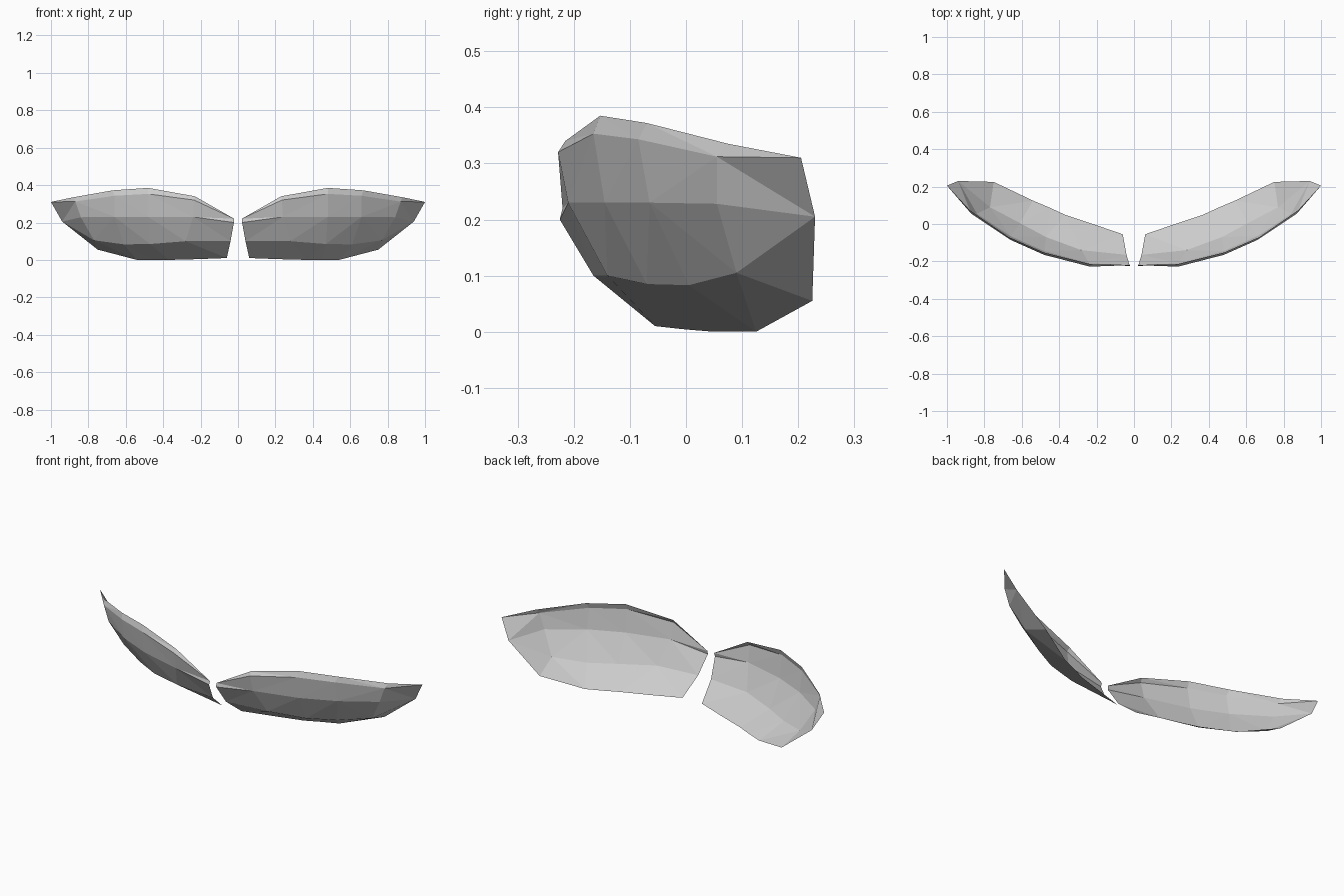
import bpy
import bmesh
from mathutils import Vector

cube = bpy.data.objects.get("Cube")
if cube:
    bpy.data.objects.remove(cube, do_unlink=True)


def make_material(name, colour):
    material = bpy.data.materials.new(name)
    material.use_nodes = True
    material.diffuse_color = colour
    shader = material.node_tree.nodes["Principled BSDF"]
    shader.inputs["Base Color"].default_value = colour
    return material


light_grey = make_material("light grey", (0.6, 0.6, 0.6, 1))

# Lengthwise profile lines of one shell, from the inner end to the outer tip
inner_corner = (.02, -.22, .22)
outer_tip = (1, .205, .31)
lower_tip = (.75, .225, .055)

rim = [inner_corner, (.23, -.215, .34), (.48, -.153, .385),
       (.67, -.07, .372), (.88, .075, .335), outer_tip]
crease = [inner_corner, (.235, -.228, .32), (.48, -.165, .353),
          (.66, -.085, .343), (.87, .055, .312), outer_tip]
middle = [(.022, -.225, .2), (.24, -.21, .23), (.48, -.145, .23),
          (.66, -.065, .23), (.84, .055, .228), (.94, .23, .205)]
lower = [(.04, -.165, .1), (.28, -.14, .1), (.47, -.07, .085),
         (.61, .005, .083), (.77, .09, .105), lower_tip]
bottom = [(.06, -.055, .01), (.22, 0, .004), (.37, .05, 0),
          (.45, .087, 0), (.54, .125, 0), lower_tip]
profile_lines = [rim, crease, middle, lower, bottom]


def build_shell(name, side):
    """Loft a thin faceted shell through the profile lines on one side."""
    bm = bmesh.new()
    grid = []
    for line in profile_lines:
        grid.append([bm.verts.new(Vector((side * x, y, z))) for x, y, z in line])

    # Bridge each pair of neighbouring lines with outward-facing quads
    for upper_line, lower_line in zip(grid, grid[1:]):
        for i in range(len(upper_line) - 1):
            corners = [upper_line[i], lower_line[i],
                       lower_line[i + 1], upper_line[i + 1]]
            if side < 0:
                corners.reverse()
            bm.faces.new(corners)

    # Close the pointed ends where lines meet
    bmesh.ops.remove_doubles(bm, verts=bm.verts, dist=0.0001)
    bmesh.ops.triangulate(bm, faces=bm.faces, quad_method="SHORT_EDGE")

    mesh = bpy.data.meshes.new(name)
    bm.to_mesh(mesh)
    bm.free()
    mesh.materials.append(light_grey)
    shell = bpy.data.objects.new(name, mesh)
    bpy.context.scene.collection.objects.link(shell)
    return shell


# Matching pair of curved shells
for shell_name, shell_side in (("left_shell", 1), ("right_shell", -1)):
    build_shell(shell_name, shell_side)
